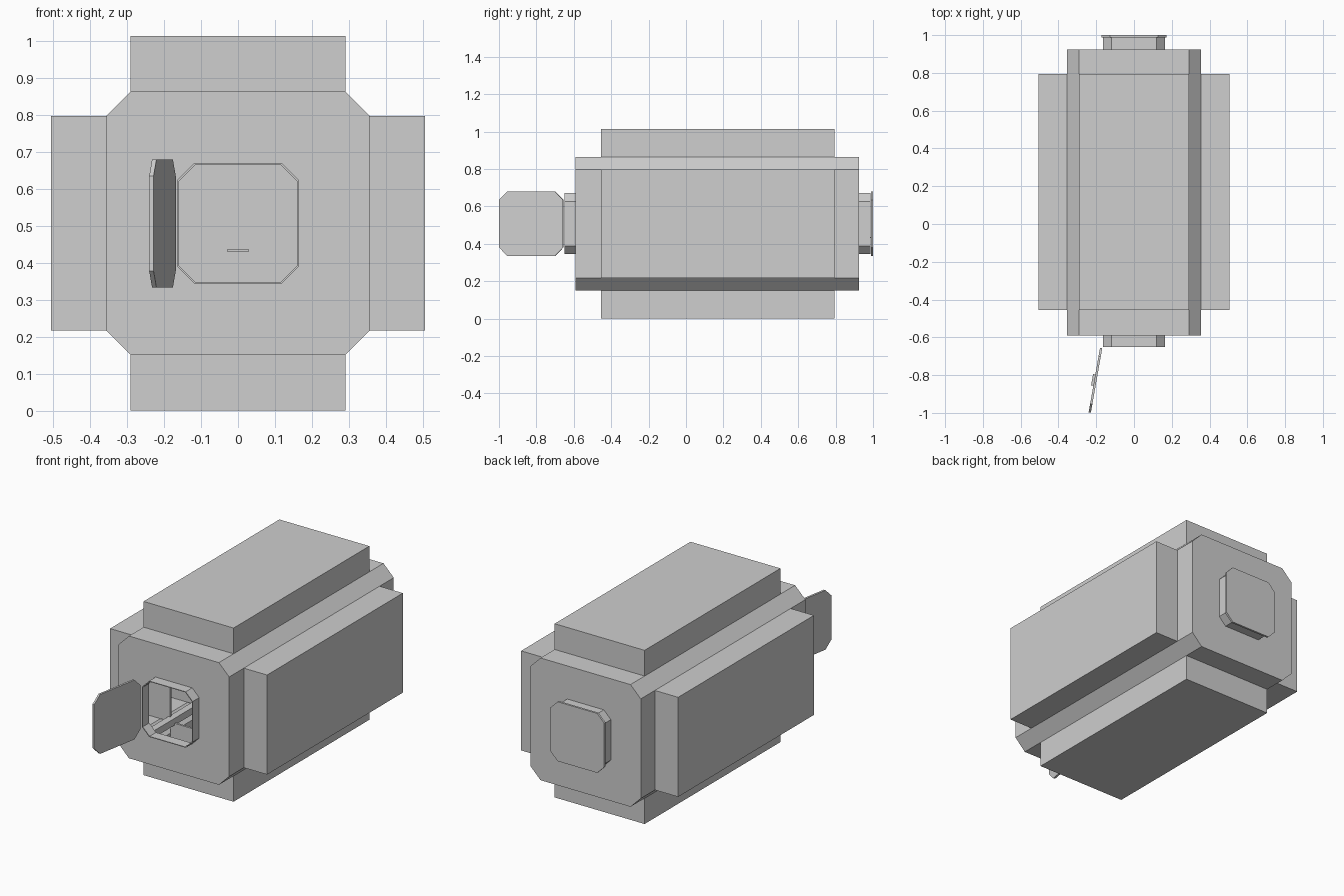
import bpy, bmesh, math
from mathutils import Matrix, Vector

if "Cube" in bpy.data.objects:
    bpy.data.objects.remove(bpy.data.objects["Cube"])

CZ = 0.507                      # height of the long axis
Y0, Y1 = -0.59, 0.925           # hull ends
R0, R1 = -0.455, 0.795          # storage bay ends
HULL, CUT = 0.356, 0.066        # hull half width and corner cut

grey = bpy.data.materials.new("light_grey")
grey.diffuse_color = (0.62, 0.62, 0.62, 1)
grey.use_nodes = True
grey.node_tree.nodes["Principled BSDF"].inputs["Base Color"].default_value = grey.diffuse_color


def finish(name, bm, matrix=Matrix.Translation((0, 0, CZ))):
    bm.transform(matrix)
    me = bpy.data.meshes.new(name)
    bm.to_mesh(me)
    bm.free()
    me.materials.append(grey)
    ob = bpy.data.objects.new(name, me)
    bpy.context.collection.objects.link(ob)
    return ob


def octagon(h, c):
    k = h - c
    return [(h, -k), (h, k), (k, h), (-k, h), (-h, k), (-h, -k), (-k, -h), (k, -h)]


def loft(rings, open_spans=(), caps=False):
    """Skin cut-corner squares (y, half, cut); open spans keep only the corners."""
    bm = bmesh.new()
    vs = [[bm.verts.new((x, y, z)) for x, z in octagon(h, c)] for y, h, c in rings]
    for s in range(len(vs) - 1):
        a, b = vs[s], vs[s + 1]
        for i in range(8):
            if s in open_spans and i % 2 == 0:
                continue
            j = (i + 1) % 8
            bm.faces.new((a[i], b[i], b[j], a[j]))
    if caps:
        bm.faces.new(vs[0])
        bm.faces.new(vs[-1][::-1])
        bmesh.ops.recalc_face_normals(bm, faces=bm.faces)
    return bm


def box(lo, hi):
    bm = bmesh.new()
    lo, hi = Vector(lo), Vector(hi)
    bmesh.ops.create_cube(bm, size=1, matrix=Matrix.Translation((lo + hi) / 2)
                          @ Matrix.Diagonal((*(hi - lo), 1)))
    return bm


# Main hull, open where the storage bays join
finish("hull", loft([(Y0, 0.163, 0.045), (Y0, HULL, CUT), (R0, HULL, CUT),
                     (R1, HULL, CUT), (Y1, HULL, CUT), (Y1, 0.163, 0.045)],
                    open_spans=(2,)))

# Hatch collars with a thin rim
rim_in, rim_out = (0.159, 0.044), (0.163, 0.045)
finish("front_collar", loft([(Y0, *rim_in), (-0.65, *rim_in),
                             (-0.65, *rim_out), (Y0, *rim_out)]))
finish("back_collar", loft([(Y1, *rim_out), (0.987, *rim_out),
                            (0.987, *rim_in), (Y1, *rim_in)]))

# Four storage bays around the hull, with dividers and corner beams inside
k = HULL - CUT
for n, side in enumerate(("top", "right", "bottom", "left")):
    turn = Matrix.Translation((0, 0, CZ)) @ Matrix.Rotation(n * math.pi / 2, 4, 'Y')
    bay = box((-k, R0, HULL), (k, R1, 0.506))
    bmesh.ops.delete(bay, geom=[f for f in bay.faces if f.normal.z < -0.5],
                     context='FACES_ONLY')
    finish(side + "_bay", bay, turn)
    for d in range(1, 5):
        y = R0 + (R1 - R0) * d / 5
        finish(f"{side}_divider_{d}",
               box((-k + 0.003, y - 0.006, 0.29), (k - 0.003, y + 0.006, 0.503)), turn)
    finish(side + "_corner_beam", box((0.26, Y0 + 0.005, 0.26), (0.3, Y1 - 0.005, 0.3)), turn)


# Hatch doors, hinged on their left edge, with a small handle
def hatch(name, hinge, angle):
    place = Matrix.Translation((*hinge, CZ)) @ Matrix.Rotation(math.radians(angle), 4, 'Z')
    door = loft([(-0.012, 0.173, 0.045), (0, 0.173, 0.045)], caps=True)
    finish(name + "_door", door, place @ Matrix.Translation((0.174, 0, 0)))
    finish(name + "_handle", box((0.144, -0.024, -0.076), (0.204, -0.012, -0.071)), place)


hatch("front_hatch", (-0.168, -0.657), -100)
hatch("back_hatch", (-0.174, 1.0), 0)
